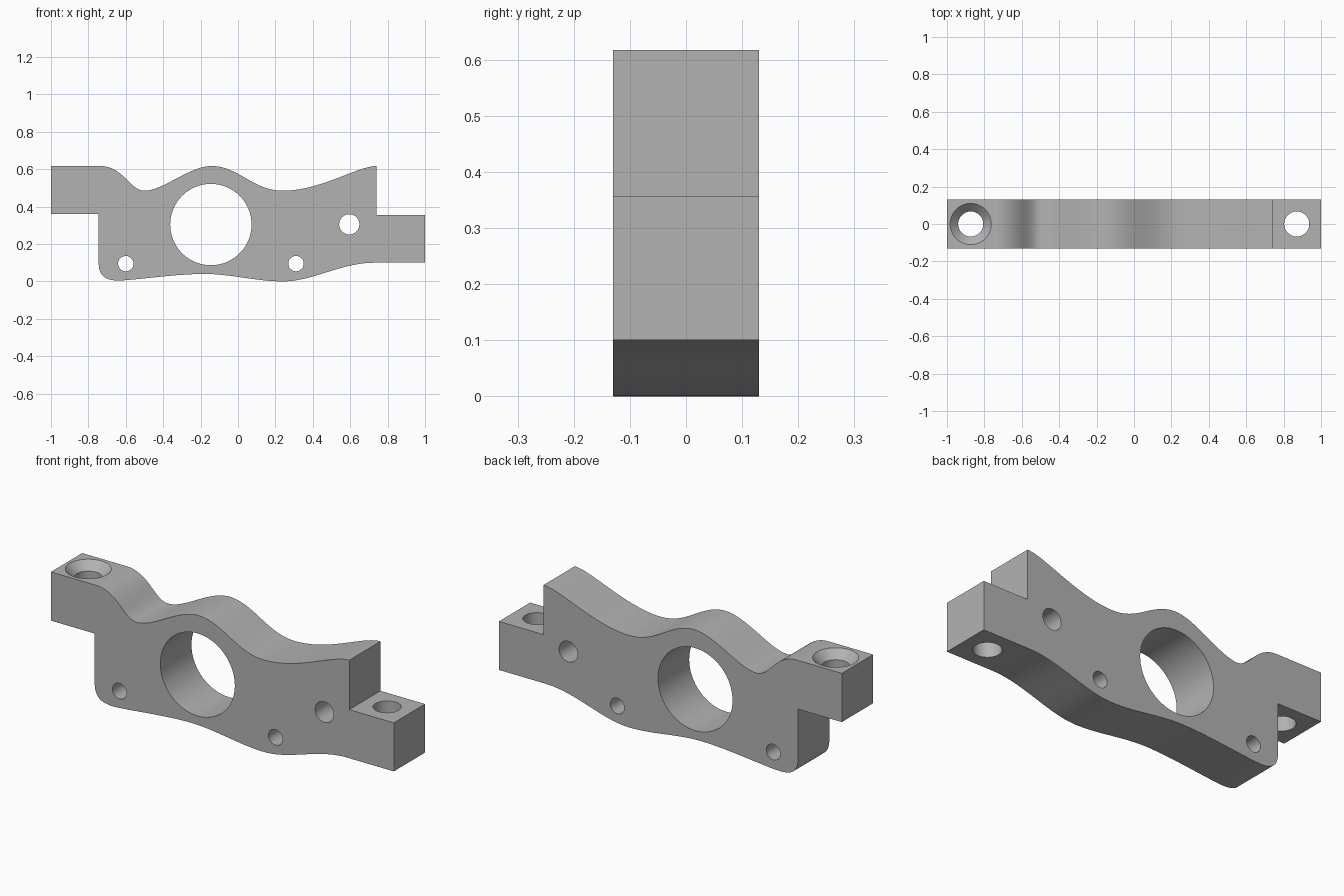
import bpy, bmesh
from math import cos, sin, tau, pi, radians
from mathutils import Matrix, Vector

HALF_DEPTH = 0.13
TOP, STEP, ARM_UNDER, ARM_LOW = 0.617, 0.356, 0.36, 0.1

if "Cube" in bpy.data.objects:
    bpy.data.objects.remove(bpy.data.objects["Cube"], do_unlink=True)

metal = bpy.data.materials.new("grey_metal")
metal.use_nodes = True
colour = (0.45, 0.45, 0.45, 1)
metal.diffuse_color = colour
metal.node_tree.nodes["Principled BSDF"].inputs["Base Color"].default_value = colour


def make_object(name, bm):
    bmesh.ops.recalc_face_normals(bm, faces=bm.faces[:])
    mesh = bpy.data.meshes.new(name)
    bm.to_mesh(mesh)
    bm.free()
    mesh.materials.append(metal)
    obj = bpy.data.objects.new(name, mesh)
    bpy.context.collection.objects.link(obj)
    return obj


def bezier(a, b, c, d, steps=24):
    """Points along a cubic curve, without the first one."""
    a, b, c, d = map(Vector, (a, b, c, d))
    for i in range(1, steps + 1):
        t = i / steps
        s = 1 - t
        yield a * s**3 + b * 3 * s * s * t + c * 3 * s * t * t + d * t**3


def wave(outline, end, lead, trail):
    """Continue the outline to end with level tangents at both ends."""
    start = outline[-1]
    sign = 1 if end[0] > start[0] else -1
    outline.extend(bezier(start, (start[0] + sign * lead, start[1]),
                          (end[0] - sign * trail, end[1]), end))


# Outline of the bracket: wavy top edge, right step, wavy underside
outline = [Vector((-1, ARM_UNDER)), Vector((-1, TOP)), Vector((-0.74, TOP))]
wave(outline, (-0.50, 0.485), 0.13, 0.08)
wave(outline, (-0.14, TOP), 0.10, 0.12)
wave(outline, (0.24, 0.485), 0.14, 0.16)
wave(outline, (0.74, TOP), 0.20, 0.10)
outline += [Vector(p) for p in ((0.74, STEP), (1, STEP), (1, ARM_LOW), (0.73, ARM_LOW))]
wave(outline, (0.24, 0.0), 0.18, 0.16)
wave(outline, (-0.18, 0.04), 0.14, 0.14)
wave(outline, (-0.64, 0.005), 0.16, 0.08)
outline.extend(bezier(outline[-1], (-0.71, 0.005), (-0.745, 0.03), (-0.745, 0.1)))
outline.append(Vector((-0.745, ARM_UNDER)))

bm = bmesh.new()
face = bm.faces.new([bm.verts.new((p.x, -HALF_DEPTH, p.y)) for p in outline])
extruded = bmesh.ops.extrude_face_region(bm, geom=[face])
bmesh.ops.translate(bm, vec=(0, 2 * HALF_DEPTH, 0),
                    verts=[v for v in extruded["geom"] if isinstance(v, bmesh.types.BMVert)])
bracket = make_object("bracket_body", bm)


def drill(name, rings, matrix, sides=64):
    """Cut a turned shape, given as (radius, height) rings, from the bracket."""
    bm = bmesh.new()
    loops = [[bm.verts.new((r * cos(tau * i / sides), r * sin(tau * i / sides), h))
              for i in range(sides)] for r, h in rings]
    for low, high in zip(loops, loops[1:]):
        for i in range(sides):
            j = (i + 1) % sides
            bm.faces.new((low[i], low[j], high[j], high[i]))
    bm.faces.new(loops[0][::-1])
    bm.faces.new(loops[-1])
    bm.transform(matrix)
    cutter = make_object(name, bm)
    cutter.hide_render = True
    mod = bracket.modifiers.new(name, "BOOLEAN")
    mod.operation, mod.solver, mod.object = "DIFFERENCE", "EXACT", cutter
    bpy.ops.object.modifier_apply(modifier=name)
    bpy.data.objects.remove(cutter, do_unlink=True)


bpy.ops.object.select_all(action="DESELECT")
bracket.select_set(True)
bpy.context.view_layer.objects.active = bracket

# Main bore and cross holes, running front to back
for name, x, z, r in (("main_bore", -0.145, 0.304, 0.2175),
                      ("left_pin_hole", 0.595, 0.305, 0.054),
                      ("lower_left_hole", 0.31, 0.095, 0.041),
                      ("lower_right_hole", -0.60, 0.095, 0.041)):
    drill(name, [(r, -0.3), (r, 0.3)],
          Matrix.Translation((x, 0, z)) @ Matrix.Rotation(pi / 2, 4, "X"))

# Vertical bolt holes in the arms, one of them countersunk
bolt = 0.067
drill("plain_bolt_hole", [(bolt, 0), (bolt, 0.5)], Matrix.Translation((0.87, 0, 0)))
drill("countersunk_bolt_hole",
      [(bolt, 0.2), (bolt, TOP - 0.043), (0.11, TOP), (0.12, TOP + 0.01)],
      Matrix.Translation((-0.873, 0, 0)))

bpy.ops.object.shade_smooth_by_angle(angle=radians(30))
